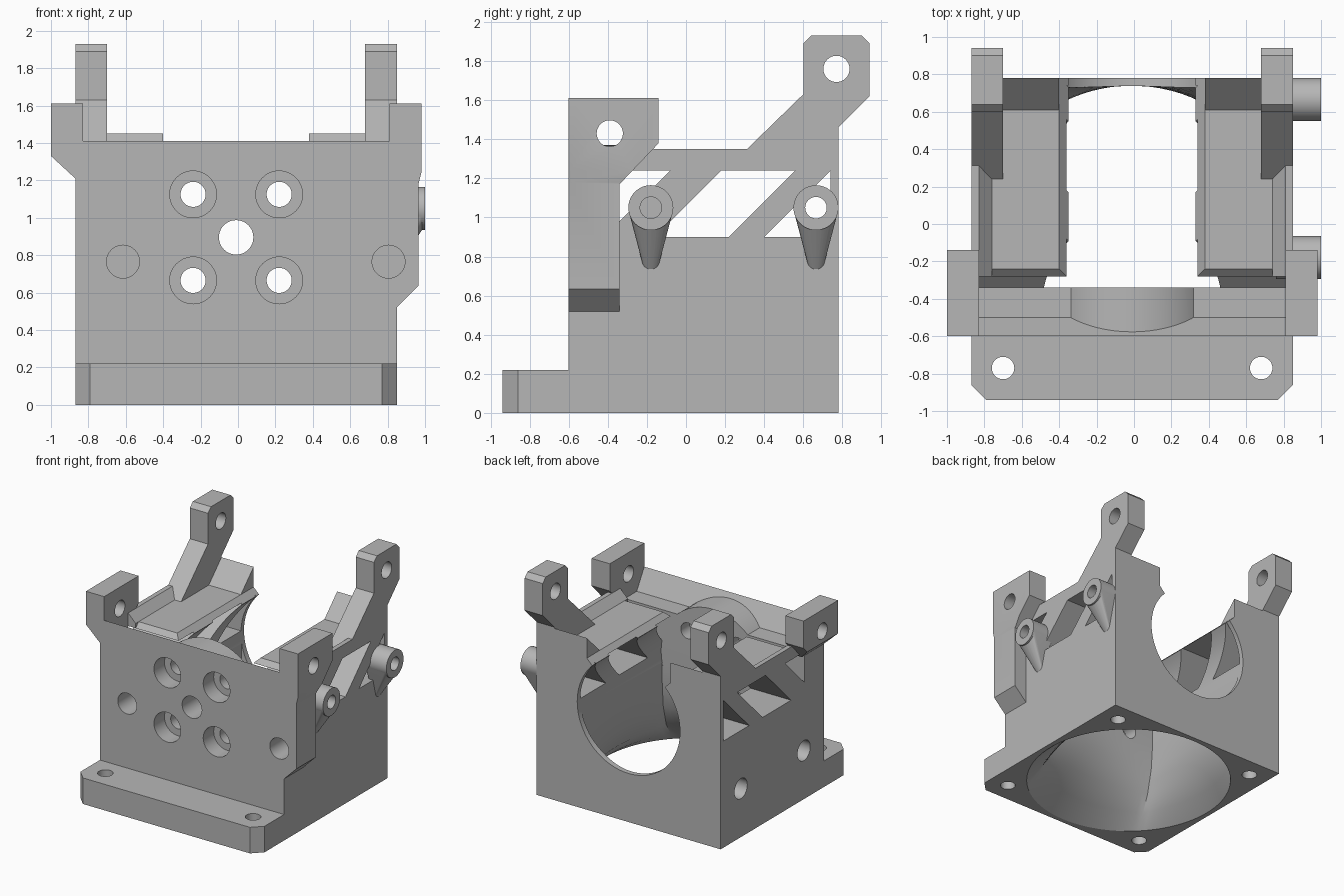
import bpy, bmesh
from math import sin, cos, tau
from mathutils import Vector

if "Cube" in bpy.data.objects:
    bpy.data.objects.remove(bpy.data.objects["Cube"], do_unlink=True)

grey = bpy.data.materials.new("plain grey")
grey.use_nodes = True
grey.diffuse_color = (0.47, 0.47, 0.47, 1)
grey.node_tree.nodes["Principled BSDF"].inputs["Base Color"].default_value = grey.diffuse_color

MID = -0.01          # centre line of the body in x
LEFT, RIGHT = 0.85, -0.87


def loft(name, rings):
    """Closed solid through rings of equal point count."""
    bm = bmesh.new()
    loops = [[bm.verts.new(p) for p in ring] for ring in rings]
    n = len(loops[0])
    for a, b in zip(loops, loops[1:]):
        for i in range(n):
            j = (i + 1) % n
            bm.faces.new((a[i], a[j], b[j], b[i]))
    bm.faces.new(loops[0])
    bm.faces.new(loops[-1])
    bmesh.ops.recalc_face_normals(bm, faces=bm.faces)
    mesh = bpy.data.meshes.new(name)
    bm.to_mesh(mesh)
    bm.free()
    mesh.materials.append(grey)
    ob = bpy.data.objects.new(name, mesh)
    bpy.context.collection.objects.link(ob)
    return ob


def prism(name, pts, axis, a, b):
    """Profile extruded along an axis from a to b."""
    place = {"x": lambda u, v, d: (d, u, v),
             "y": lambda u, v, d: (u, d, v),
             "z": lambda u, v, d: (u, v, d)}[axis]
    return loft(name, [[place(u, v, d) for u, v in pts] for d in (a, b)])


def circle(u, v, r, n=48):
    return [(u + r * cos(tau * i / n), v + r * sin(tau * i / n)) for i in range(n)]


def boolean(ob, tool, op="DIFFERENCE"):
    mod = ob.modifiers.new("boolean", "BOOLEAN")
    mod.operation, mod.solver, mod.object = op, "EXACT", tool
    bpy.context.view_layer.objects.active = ob
    bpy.context.view_layer.update()
    bpy.ops.object.modifier_apply(modifier=mod.name)
    bpy.data.objects.remove(tool, do_unlink=True)


def cut(ob, pts, axis, a, b):
    boolean(ob, prism("cutter", pts, axis, a, b))


def drill(ob, u, v, r, axis, a, b):
    cut(ob, circle(u, v, r), axis, a, b)


# Body block with sloped front lip, recessed top and raised rear ramp
body = prism("body", [(-0.6, 0), (0.78, 0), (0.78, 1.45), (0.61, 1.28), (-0.24, 1.28),
                      (-0.28, 1.24), (-0.5, 1.24), (-0.6, 1.41)], "x", RIGHT, LEFT)

# Base flange with chamfered front corners
flange = prism("flange", [(RIGHT, -0.5), (RIGHT, -0.86), (RIGHT + 0.08, -0.94),
                          (LEFT - 0.08, -0.94), (LEFT, -0.86), (LEFT, -0.5)], "z", 0, 0.22)
boolean(body, flange, "UNION")

# Round boss behind the front wall
boolean(body, prism("boss", circle(MID, 0.89, 0.48, 96), "y", -0.59, -0.3), "UNION")

# Air duct from a round base opening to the cylindrical chamber
FAN_Y, N = -0.08, 96
rings = []
for z, blend in ((-0.02, 0), (0, 0), (0.1, 0.35), (0.22, 0.66), (0.41, 0.9), (0.6, 0.98), (0.89, 1)):
    ring = []
    for i in range(N):
        c, s = cos(tau * i / N), sin(tau * i / N)
        m = max(abs(c), abs(s))
        low = Vector((MID + 0.82 * c, FAN_Y + 0.82 * s, z))
        high = Vector((MID + 0.47 * c / m, 0.2 + 0.537 * s / m, z))
        ring.append(low.lerp(high, blend))
    rings.append(ring)
boolean(body, loft("duct", rings))
drill_chamber = circle(MID, 0.89, 0.48, 96)
cut(body, drill_chamber, "y", -0.34, 1)

# Open slot along the top, with chamfered edges
cut(body, [(MID - 0.34, 1), (MID + 0.34, 1), (MID + 0.34, 1.23), (MID + 0.39, 1.28),
           (MID + 0.39, 2), (MID - 0.39, 2), (MID - 0.39, 1.28), (MID - 0.34, 1.23)],
    "y", -0.34, 1)

# Slanted side windows leaving diagonal struts
for window in ([(-0.34, 0.98), (-0.08, 1.24), (-0.34, 1.24)],
               [(-0.16, 0.9), (0.22, 0.9), (0.56, 1.24), (0.18, 1.24)],
               [(0.4, 0.9), (0.74, 0.9), (0.74, 1.24)]):
    cut(body, window, "x", -1.2, 1.2)

# Front holes: centre, four counterbored, two inserts
drill(body, MID, 0.895, 0.092, "y", -1, 0)
for sx in (-1, 1):
    for z in (0.665, 1.125):
        drill(body, MID + sx * 0.23, z, 0.067, "y", -1, 0)
        drill(body, MID + sx * 0.23, z, 0.125, "y", -1, -0.46)
for x in (-0.615, 0.805):
    drill(body, x, 0.765, 0.088, "y", -1, -0.4)

# Right side insert holes and base corner holes
for y in (-0.33, 0.51):
    drill(body, y, 0.41, 0.085, "x", -1.2, -0.72)
for sx in (-1, 1):
    for y in (FAN_Y - 0.69, FAN_Y + 0.69):
        drill(body, MID + sx * 0.69, y, 0.06, "z", -0.1, 0.3)

parts = [body]

# Top rims and rear arms on both sides
arm_shape = [(0.24, 1.25), (0.24, 1.28), (0.6, 1.63), (0.6, 1.89), (0.64, 1.93), (0.9, 1.93),
             (0.94, 1.89), (0.94, 1.62), (0.78, 1.46), (0.78, 1.25)]
for side, s in (("left", 1), ("right", -1)):
    outer = MID + s * 0.86
    rim = [(outer - s * d, z) for d, z in
           ((0, 1.24), (0, 1.35), (0.04, 1.35), (0.11, 1.28), (0.11, 1.24))]
    parts.append(prism(side + "_rim", rim, "y", -0.28, 0.78))
    arm = prism(side + "_rear_arm", arm_shape, "x", outer - s * 0.17, outer)
    drill(arm, 0.77, 1.76, 0.067, "x", -2, 2)
    parts.append(arm)

# Front ears: front outline trimmed by a side outline
ear_side = [(-0.6, 0), (-0.34, 0), (-0.34, 1.17), (-0.14, 1.38), (-0.14, 1.61), (-0.6, 1.61)]
ear_fronts = {
    "left": [(0.81, 0.52), (0.85, 0.52), (0.965, 0.635), (0.965, 1.18), (0.98, 1.24),
             (0.98, 1.61), (0.81, 1.61)],
    "right": [(-0.83, 1.21), (-0.87, 1.21), (-1, 1.33), (-1, 1.61), (-0.83, 1.61)]}
for side, outline in ear_fronts.items():
    ear = prism(side + "_front_ear", outline, "y", -0.6, 0)
    boolean(ear, prism("trim", ear_side, "x", -1.2, 1.2), "INTERSECT")
    drill(ear, -0.39, 1.43, 0.067, "x", -2, 2)
    if side == "left":
        drill(ear, 0.805, 0.765, 0.088, "y", -1, -0.4)
    parts.append(ear)

# Pegs on the left side, each on a tapered support
for name, y in (("front", -0.18), ("rear", 0.665)):
    peg = prism(name + "_peg", circle(y, 1.05, 0.115), "x", 0.76, 1)
    rings = [[(x, u, v) for u, v in circle(y, z, r)]
             for x, z, r in ((0.82, 0.75, 0.03), (0.85, 0.78, 0.045), (0.985, 1.05, 0.114))]
    bm = bmesh.new()
    for ring in rings[1:] + [[(0.8, u, v) for u, v in circle(y, 1.05, 0.114)], rings[0]]:
        for p in ring:
            bm.verts.new(p)
    hull = bmesh.ops.convex_hull(bm, input=bm.verts)
    bmesh.ops.delete(bm, geom=list({g for g in hull["geom_interior"] + hull["geom_unused"]
                                    if isinstance(g, bmesh.types.BMVert)}), context="VERTS")
    support = loft("support", rings[:2])
    bm.to_mesh(support.data)
    bm.free()
    boolean(peg, support, "UNION")
    drill(peg, y, 1.05, 0.055, "x", 0, 2)
    parts.append(peg)

# Smooth curved walls, keep edges crisp
bpy.ops.object.select_all(action="DESELECT")
for ob in parts:
    ob.select_set(True)
bpy.context.view_layer.objects.active = body
bpy.ops.object.shade_smooth_by_angle(angle=0.45)
